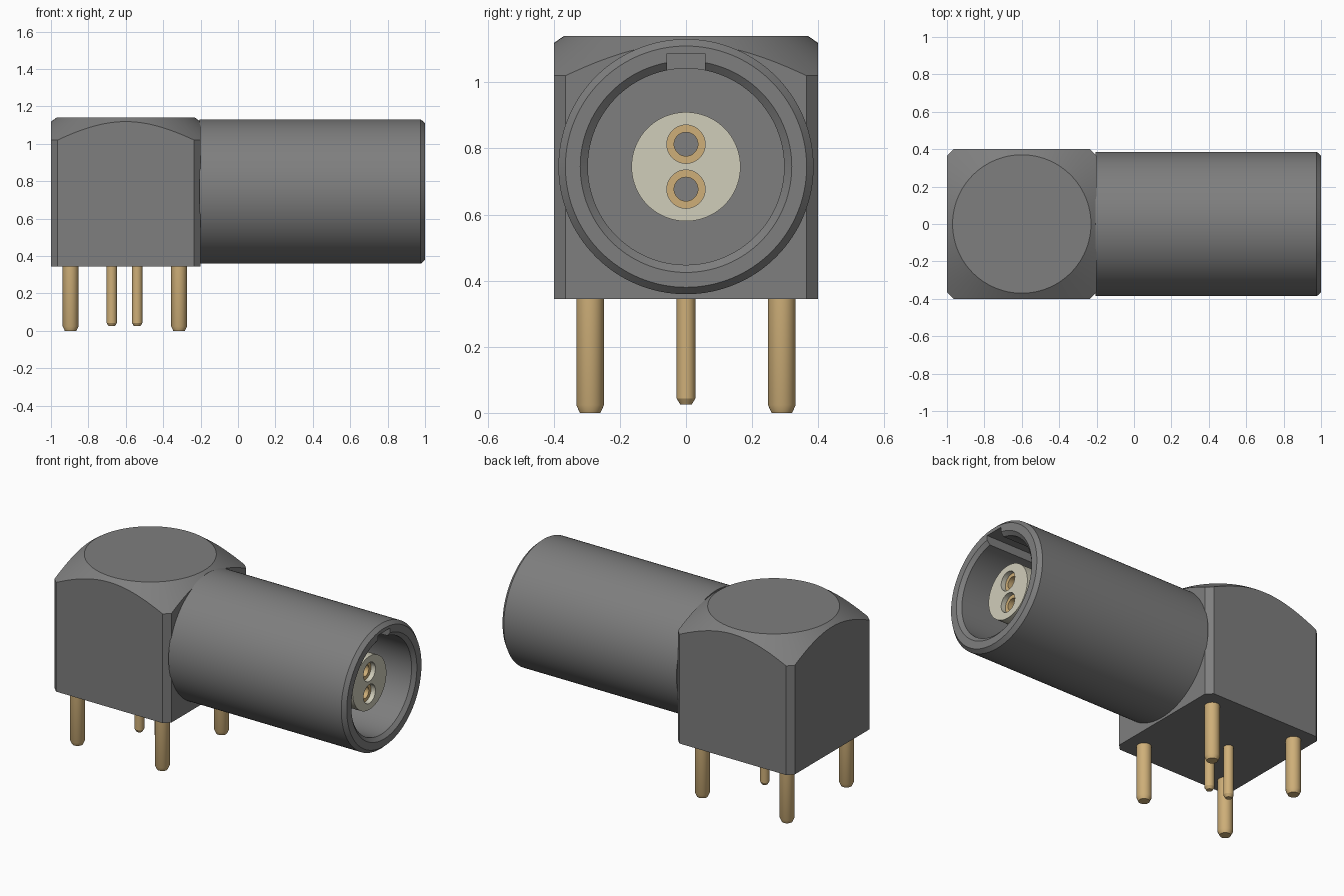
import bpy, bmesh, math
from mathutils import Matrix, Vector

if "Cube" in bpy.data.objects:
    bpy.data.objects.remove(bpy.data.objects["Cube"], do_unlink=True)


def material(name, colour):
    m = bpy.data.materials.new(name)
    m.use_nodes = True
    m.diffuse_color = (*colour, 1)
    m.node_tree.nodes["Principled BSDF"].inputs["Base Color"].default_value = (*colour, 1)
    return m


GREY = material("housing grey", (0.21, 0.21, 0.21))
IVORY = material("insulator ivory", (0.63, 0.61, 0.49))
GOLD = material("contact gold", (0.62, 0.43, 0.19))

AXIS_Z = 0.745      # height of the barrel axis
BODY_X = -0.6       # centre of the block
ALONG_X = Matrix.Rotation(math.pi / 2, 4, 'Y')
UPRIGHT = Matrix.Identity(4)


def make_object(name, bm, mat):
    bmesh.ops.recalc_face_normals(bm, faces=bm.faces)
    mesh = bpy.data.meshes.new(name)
    bm.to_mesh(mesh)
    bm.free()
    mesh.materials.append(mat)
    ob = bpy.data.objects.new(name, mesh)
    bpy.context.collection.objects.link(ob)
    return ob


def lathe(name, profile, mat, place, rotation=UPRIGHT, steps=96, closed=False):
    """Revolve (radius, height) points around a local z axis."""
    bm = bmesh.new()
    verts = [bm.verts.new((r, 0, h)) for r, h in profile]
    pairs = list(zip(verts, verts[1:]))
    if closed:
        pairs.append((verts[-1], verts[0]))
    edges = [bm.edges.new(p) for p in pairs]
    bmesh.ops.spin(bm, geom=verts + edges, cent=(0, 0, 0), axis=(0, 0, 1),
                   angle=math.tau, steps=steps)
    bmesh.ops.remove_doubles(bm, verts=bm.verts, dist=1e-5)
    bm.transform(Matrix.Translation(place) @ rotation)
    return make_object(name, bm, mat)


def box(name, low, high, mat, corner=0):
    """Box between two corners, with optional chamfered upright edges."""
    low, high = Vector(low), Vector(high)
    bm = bmesh.new()
    bmesh.ops.create_cube(bm, size=1)
    bm.transform(Matrix.Translation((low + high) / 2) @ Matrix.Diagonal((*(high - low), 1)))
    if corner:
        upright = [e for e in bm.edges
                   if abs(e.verts[0].co.z - e.verts[1].co.z) > 0.01]
        bmesh.ops.bevel(bm, geom=upright, offset=corner, segments=1, affect='EDGES')
    return make_object(name, bm, mat)


def activate(ob):
    bpy.ops.object.select_all(action='DESELECT')
    ob.select_set(True)
    bpy.context.view_layer.objects.active = ob


def carve(ob, cutter, operation='DIFFERENCE'):
    mod = ob.modifiers.new("carve", 'BOOLEAN')
    mod.operation = operation
    mod.solver = 'EXACT'
    mod.object = cutter
    activate(ob)
    bpy.ops.object.modifier_apply(modifier=mod.name)
    bpy.data.objects.remove(cutter, do_unlink=True)


parts = []

# Block with chamfered corners and a conical top
body = box("body_block", (-1, -0.4, 0.345), (-0.2, 0.4, 1.3), GREY, corner=0.035)
dome = lathe("dome_cutter", [(0, 0), (1.0, 0), (1.0, 0.7), (0.37, 1.14), (0, 1.14)],
             GREY, (BODY_X, 0, 0))
carve(body, dome, 'INTERSECT')
parts.append(body)

# Hollow barrel with chamfered mouth and a keyway
barrel = lathe("barrel", [(0, -0.205), (0.386, -0.205), (0.386, 0.977), (0.365, 1),
                          (0.32, 1), (0.297, 0.98), (0.297, 0.3), (0, 0.3)],
               GREY, (0, 0, AXIS_Z), ALONG_X, steps=128)
keyway = box("keyway_cutter", (0.6, -0.058, 0.95), (1.1, 0.058, 1.088), GREY)
carve(barrel, keyway)
parts.append(barrel)

# Insulator post with two recessed socket contacts
insulator = lathe("insulator", [(0, 0.29), (0.165, 0.29), (0.165, 0.9), (0, 0.9)],
                  IVORY, (0, 0, AXIS_Z), ALONG_X)
for label, dz in (("upper", 0.068), ("lower", -0.068)):
    centre = (0, 0, AXIS_Z + dz)
    hole = lathe("hole_cutter", [(0, 0.6), (0.058, 0.6), (0.058, 1), (0, 1)],
                 IVORY, centre, ALONG_X, steps=48)
    carve(insulator, hole)
    parts.append(lathe(label + "_socket", [(0.058, 0.61), (0.058, 0.87),
                                           (0.036, 0.87), (0.036, 0.61)],
                       GOLD, centre, ALONG_X, steps=48, closed=True))
    parts.append(lathe(label + "_socket_floor", [(0, 0.61), (0.037, 0.61),
                                                 (0.037, 0.66), (0, 0.66)],
                       GREY, centre, ALONG_X, steps=48))
parts.append(insulator)


def pin(name, x, y, radius, bottom, chamfer):
    tip = radius - 0.011
    parts.append(lathe(name, [(0, bottom), (tip, bottom), (radius, bottom + chamfer),
                              (radius, 0.36), (0, 0.36)], GOLD, (x, y, 0), steps=48))


# Four mounting posts and two signal pins
for end, sx in (("rear", -1), ("mouth", 1)):
    for side, sy in (("front", -1), ("back", 1)):
        pin(f"{end}_{side}_post", BODY_X - 0.005 + sx * 0.29, sy * 0.29, 0.042, 0, 0.024)
    pin(f"{end}_signal_pin", BODY_X - 0.007 + sx * 0.068, 0, 0.028, 0.025, 0.018)

# Smooth round surfaces, keep edges crisp
for ob in parts:
    activate(ob)
    bpy.ops.object.shade_smooth_by_angle(angle=math.radians(25))
